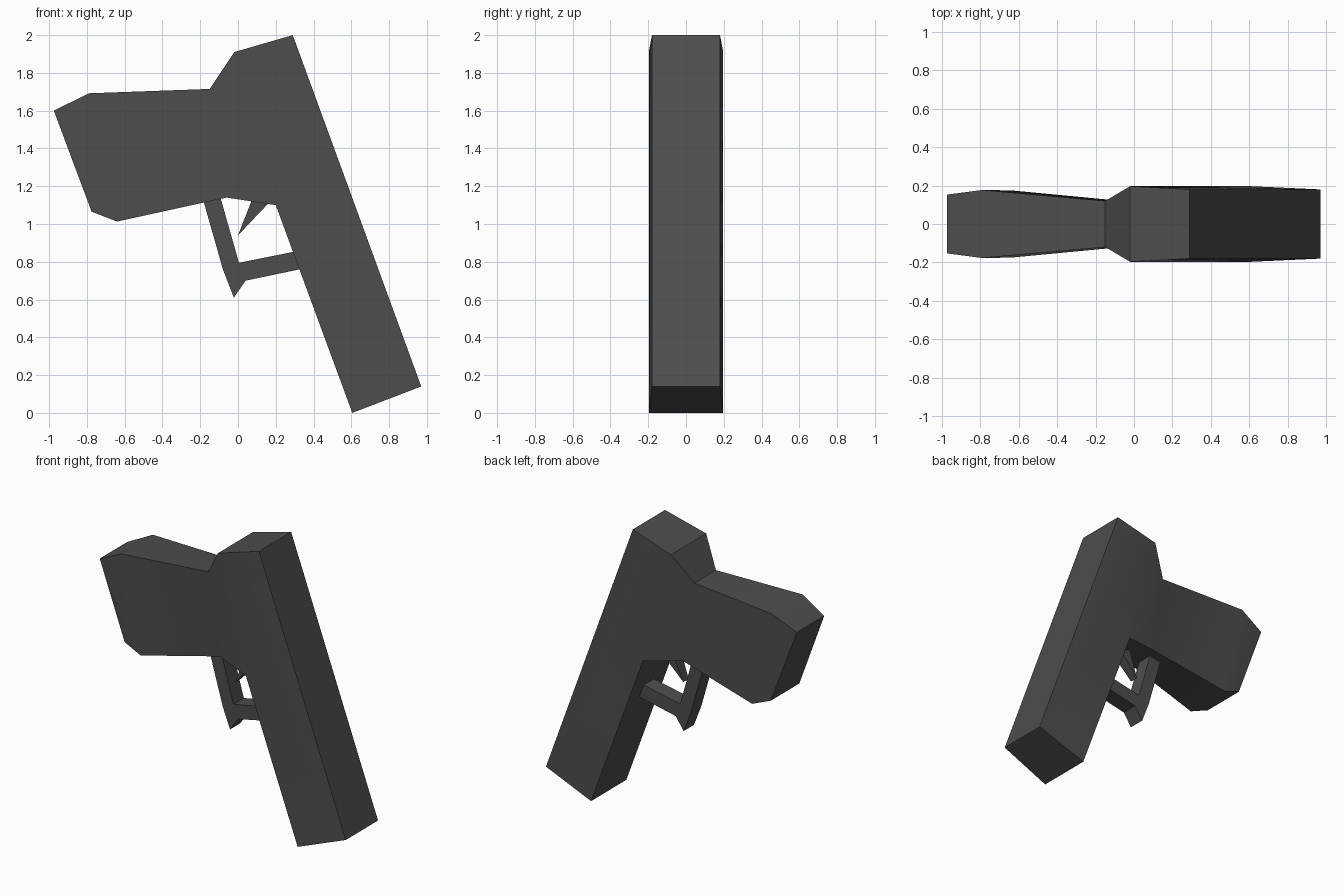
import bpy, bmesh

if "Cube" in bpy.data.objects:
    bpy.data.objects.remove(bpy.data.objects["Cube"])

dark = bpy.data.materials.new("dark grey")
dark.diffuse_color = (0.075, 0.075, 0.075, 1)
dark.use_nodes = True
dark.node_tree.nodes["Principled BSDF"].inputs["Base Color"].default_value = dark.diffuse_color


def slab(name, outline, side_faces, smooth):
    """Closed solid from an (x, z, half width) outline; side_faces index the outline."""
    bm = bmesh.new()
    front = [bm.verts.new((x, -w, z)) for x, z, w in outline]
    back = [bm.verts.new((x, w, z)) for x, z, w in outline]
    n = len(outline)
    for i in range(n):
        j = (i + 1) % n
        bm.faces.new((front[i], front[j], back[j], back[i]))
    for ids in side_faces:
        bm.faces.new([front[i] for i in ids])
        bm.faces.new([back[i] for i in reversed(ids)])
    bmesh.ops.recalc_face_normals(bm, faces=bm.faces[:])
    me = bpy.data.meshes.new(name)
    bm.to_mesh(me)
    bm.free()
    me.materials.append(dark)
    ob = bpy.data.objects.new(name, me)
    bpy.context.collection.objects.link(ob)
    if smooth:
        bpy.context.view_layer.objects.active = ob
        ob.select_set(True)
        bpy.ops.object.shade_smooth_by_angle(angle=0.5)
        ob.select_set(False)
    return ob


# Body: waisted handle running into the long straight barrel block
body = [(-0.975, 1.60, 0.153), (-0.79, 1.692, 0.177), (-0.15, 1.715, 0.12),
        (-0.02, 1.91, 0.197), (0.29, 2.0, 0.18), (0.97, 0.14, 0.18),
        (0.605, 0.0, 0.197), (0.20, 1.10, 0.197), (-0.06, 1.14, 0.12),
        (-0.64, 1.013, 0.175), (-0.775, 1.065, 0.16)]
slab("body", body, [(0, 1, 9, 10), (1, 2, 8, 9), (2, 3, 7, 8), (3, 4, 5, 6, 7)], True)

# Trigger guard: bent bar with a pointed corner, ends sunk into the body
guard = [(-0.205, 1.20), (-0.08, 0.76), (-0.022, 0.61), (0.04, 0.70), (0.36, 0.767),
         (0.33, 0.86), (0.005, 0.795), (-0.11, 1.20)]
slab("trigger_guard", [(x, z, 0.058) for x, z in guard],
     [(0, 1, 6, 7), (1, 2, 3, 6), (3, 4, 5, 6)], False)

# Trigger: small tapering spike
slab("trigger", [(0.0, 0.94, 0.03), (0.09, 1.17, 0.045), (0.20, 1.15, 0.045)], [(0, 1, 2)], False)
